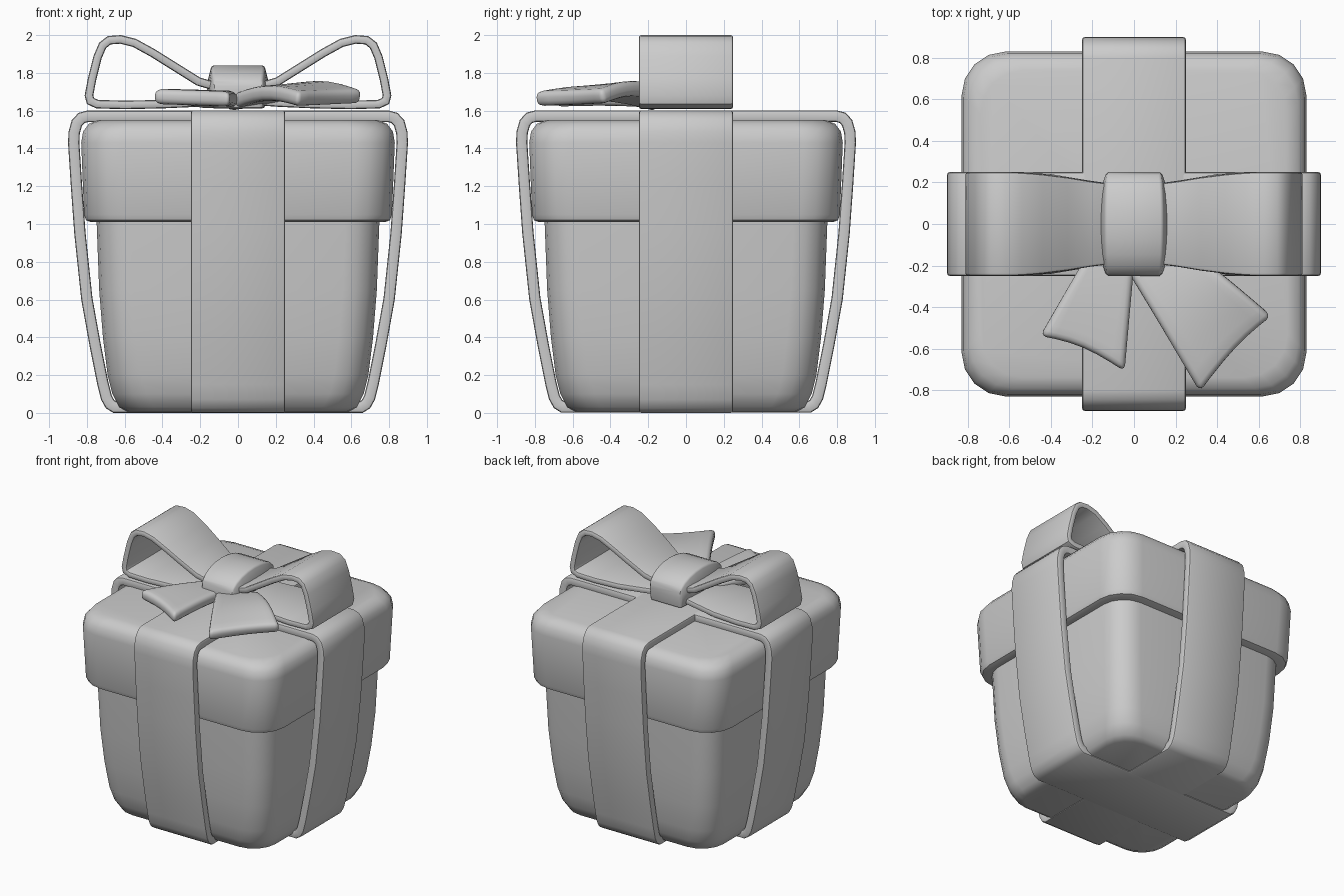
import bpy, bmesh, math
from mathutils import Vector

cube = bpy.data.objects.get("Cube")
if cube:
    bpy.data.objects.remove(cube, do_unlink=True)

grey = bpy.data.materials.new("plain_grey")
grey.use_nodes = True
grey.diffuse_color = (0.6, 0.6, 0.6, 1)
grey.node_tree.nodes["Principled BSDF"].inputs["Base Color"].default_value = (0.6, 0.6, 0.6, 1)


def finish(name, bm, thickness=0, bevel=0, mirror=False, segments=2):
    """Turn a bmesh into an object with optional thickness, rounded rims and mirroring."""
    mesh = bpy.data.meshes.new(name)
    bm.to_mesh(mesh)
    bm.free()
    mesh.materials.append(grey)
    obj = bpy.data.objects.new(name, mesh)
    bpy.context.collection.objects.link(obj)
    if thickness:
        mod = obj.modifiers.new("thickness", 'SOLIDIFY')
        mod.thickness = thickness
        mod.offset = -1
        mod.use_even_offset = True
    if bevel:
        mod = obj.modifiers.new("rounded_rim", 'BEVEL')
        mod.width = bevel
        mod.segments = segments
        mod.limit_method = 'ANGLE'
        mod.angle_limit = math.radians(55)
    if mirror:
        mod = obj.modifiers.new("mirror", 'MIRROR')
        mod.use_mirror_merge = False
    bpy.ops.object.select_all(action='DESELECT')
    obj.select_set(True)
    bpy.context.view_layer.objects.active = obj
    bpy.ops.object.convert(target='MESH')
    bpy.ops.object.shade_smooth_by_angle(angle=math.radians(42))
    return obj


def rounded_box(name, profile, radius, steps=4):
    """Loft rounded squares through (half width, height) pairs."""
    bm = bmesh.new()
    rings = []
    for half, z in profile:
        ring = []
        for corner in range(4):
            base = corner * math.pi / 2
            cx = (half - radius) * math.sqrt(2) * math.cos(base + math.pi / 4)
            cy = (half - radius) * math.sqrt(2) * math.sin(base + math.pi / 4)
            for s in range(steps + 1):
                a = base + s / steps * math.pi / 2
                ring.append(bm.verts.new((cx + radius * math.cos(a), cy + radius * math.sin(a), z)))
        rings.append(ring)
    n = len(rings[0])
    for low, high in zip(rings, rings[1:]):
        for i in range(n):
            j = (i + 1) % n
            bm.faces.new((low[i], low[j], high[j], high[i]))
    bm.faces.new(rings[0][::-1])
    bm.faces.new(rings[-1])
    return finish(name, bm)


def band(name, path, thickness, bevel, closed=True, mirror=False):
    """Strip along a clockwise path of (x, z, half depth)."""
    bm = bmesh.new()
    rows = [[bm.verts.new((x, side * w, z)) for side in (-1, 1)] for x, z, w in path]
    pairs = list(zip(rows, rows[1:])) + ([(rows[-1], rows[0])] if closed else [])
    for a, b in pairs:
        bm.faces.new((a[0], b[0], b[1], a[1]))
    return finish(name, bm, thickness, bevel, mirror)


def tail(name, root_a, root_b, end_b, end_a, arch, sag):
    """Short ribbon end spread between four corners, arched along its length."""
    bm = bmesh.new()
    nu, nv = 6, 8
    corners = [Vector(c) for c in (root_a, root_b, end_b, end_a)]
    grid = []
    for j in range(nv + 1):
        v = j / nv
        row = []
        for i in range(nu + 1):
            u = i / nu
            p = corners[0].lerp(corners[1], u).lerp(corners[3].lerp(corners[2], u), v)
            p.z += arch * math.sin(math.pi * v) - sag * math.sin(math.pi * u) * v
            # the free edge curves slightly inward
            p.y += 0.03 * math.sin(math.pi * u) * v
            row.append(bm.verts.new(p))
        grid.append(row)
    for j in range(nv):
        for i in range(nu):
            bm.faces.new((grid[j][i], grid[j + 1][i], grid[j + 1][i + 1], grid[j][i + 1]))
    bmesh.ops.recalc_face_normals(bm, faces=bm.faces)
    if sum(f.normal.z for f in bm.faces) < 0:
        bmesh.ops.reverse_faces(bm, faces=bm.faces)
    return finish(name, bm, 0.08, 0.03, segments=3)


# Box and lid
rounded_box("box_body", [(0.59, 0.008), (0.63, 0.03), (0.665, 0.1), (0.69, 0.2), (0.715, 0.4),
                         (0.735, 0.65), (0.75, 1.05)], 0.18)
rounded_box("lid", [(0.78, 1.01), (0.805, 1.02), (0.815, 1.05), (0.83, 1.43), (0.82, 1.49),
                    (0.79, 1.53), (0.74, 1.55)], 0.21)

# Two ribbons wrapped around the whole box
half = [(0.8, 1.6), (0.845, 1.588), (0.88, 1.55), (0.897, 1.49), (0.9, 1.43), (0.885, 1.2),
        (0.867, 0.95), (0.83, 0.6), (0.785, 0.35), (0.745, 0.15), (0.725, 0.07), (0.7, 0.025), (0.66, 0)]
loop = half + [(-x, z) for x, z in reversed(half)]
for name, turn, lift in (("ribbon_across", 0, 0), ("ribbon_front_to_back", math.pi / 2, 0.001)):
    ribbon = band(name, [(x, z + lift, 0.25) for x, z in loop], 0.06, 0.013)
    ribbon.rotation_euler.z = turn

# Bow loops
band("bow_loops", [(0.08, 1.74, 0.19), (0.2, 1.775, 0.205), (0.32, 1.85, 0.225), (0.44, 1.925, 0.24),
                   (0.54, 1.98, 0.248), (0.62, 2.0, 0.25), (0.69, 1.995, 0.25), (0.735, 1.96, 0.25),
                   (0.765, 1.89, 0.25), (0.795, 1.77, 0.25), (0.812, 1.68, 0.25), (0.8, 1.635, 0.25),
                   (0.75, 1.612, 0.25), (0.6, 1.608, 0.25), (0.4, 1.612, 0.24), (0.22, 1.62, 0.21),
                   (0.08, 1.63, 0.19)], 0.045, 0.014, closed=False, mirror=True)

# Knot: arched block whose sides bulge in the middle
bm = bmesh.new()
sections = []
for k in range(11):
    a = -1 + k / 5
    y = 0.25 * math.sin(a * math.pi / 2)
    bulge = math.cos(a * math.pi / 2)
    top = 1.73 + 0.11 * bulge
    w = 0.125 + 0.015 * bulge
    side = w + 0.025 * bulge
    shape = [(-w, 1.612), (-side, 1.69), (-side, 1.74 - 0.04 * (1 - bulge)), (-w, top),
             (w, top), (side, 1.74 - 0.04 * (1 - bulge)), (side, 1.69), (w, 1.612)]
    sections.append([bm.verts.new((x, y, z)) for x, z in shape])
for a, b in zip(sections, sections[1:]):
    for i in range(8):
        j = (i + 1) % 8
        bm.faces.new((a[i], a[j], b[j], b[i]))
bm.faces.new(sections[0])
bm.faces.new(sections[-1])
bmesh.ops.recalc_face_normals(bm, faces=bm.faces)
finish("bow_knot", bm, 0, 0.015)

# Loose ribbon ends
tail("right_tail", (-0.2, -0.1, 1.69), (0.01, -0.1, 1.69), (-0.045, -0.71, 1.7), (-0.45, -0.54, 1.715), 0.01, 0)
tail("left_tail", (-0.08, -0.15, 1.67), (0.25, -0.1, 1.72), (0.665, -0.45, 1.71), (0.32, -0.81, 1.7), 0.045, 0)
